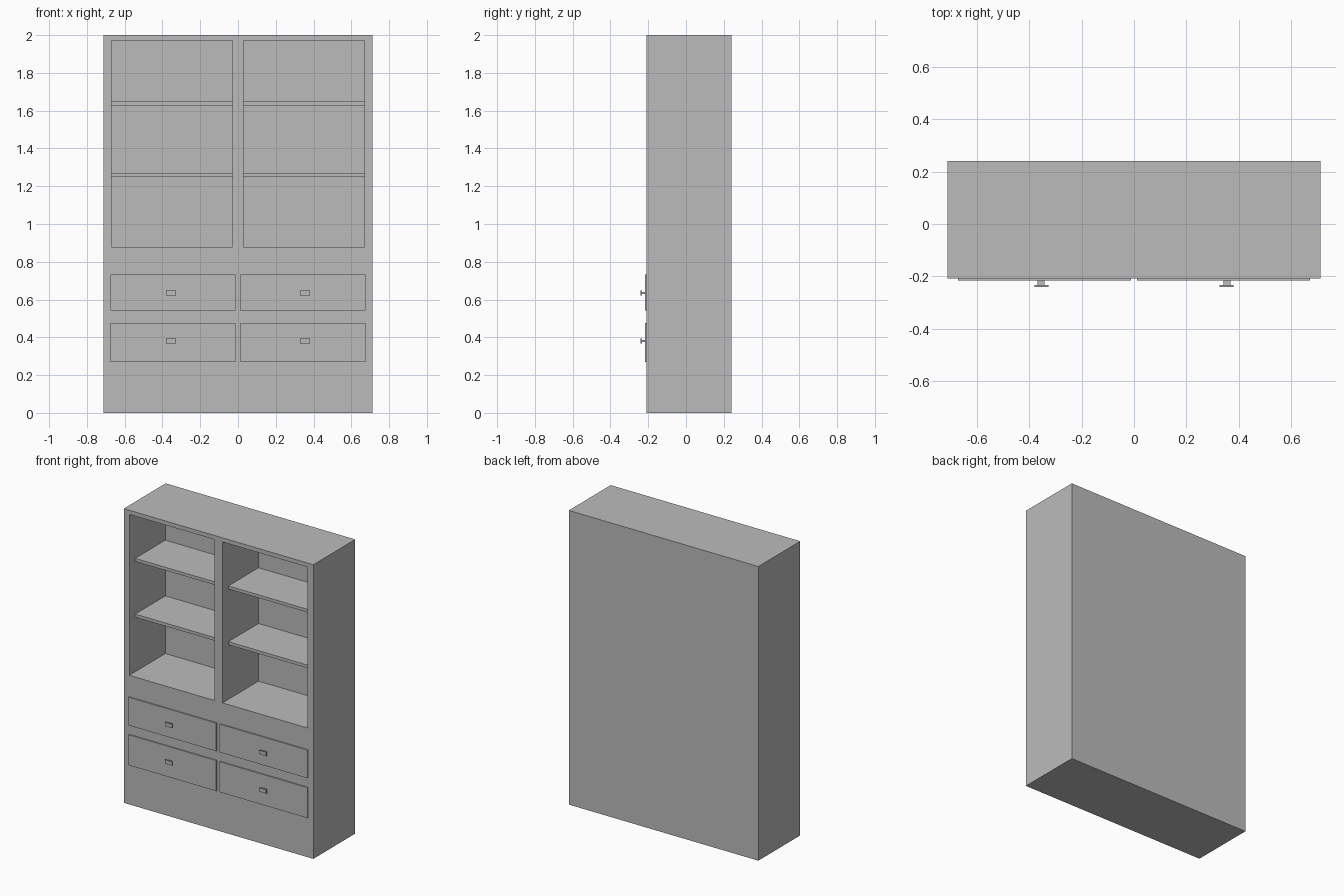
import bpy

default_cube = bpy.data.objects.get("Cube")
if default_cube:
    bpy.data.objects.remove(default_cube, do_unlink=True)

# One plain finish for the whole cabinet
GREY = (0.5, 0.5, 0.5, 1.0)
finish = bpy.data.materials.new("plain_grey")
finish.use_nodes = True
finish.diffuse_color = GREY
finish.node_tree.nodes["Principled BSDF"].inputs["Base Color"].default_value = GREY


def box(name, x, y, z):
    """Box spanning the given (low, high) range on each axis."""
    spans = (x, y, z)
    bpy.ops.mesh.primitive_cube_add(size=1, location=[(a + b) / 2 for a, b in spans])
    obj = bpy.context.object
    obj.name = obj.data.name = name
    obj.scale = [b - a for a, b in spans]
    bpy.ops.object.transform_apply(location=False, rotation=False, scale=True)
    obj.data.materials.append(finish)
    return obj


def side_span(side, inner, outer):
    return tuple(sorted((side * inner, side * outer)))


HALF_WIDTH = 0.713
FRONT, BACK = -0.209, 0.241
BAY_INNER, BAY_OUTER, BAY_BACK = 0.03, 0.671, 0.178
DRAWER_FACE = -0.217
SIDES = {"left": 1, "right": -1}

# Solid carcass with the two open bays cut into its front
carcass = box("carcass", (-HALF_WIDTH, HALF_WIDTH), (FRONT, BACK), (0, 2))
for label, side in SIDES.items():
    cutter = box(f"{label}_bay_cutter", side_span(side, BAY_INNER, BAY_OUTER),
                 (FRONT - 0.1, BAY_BACK), (0.878, 1.972))
    cutter.hide_render = True
    cut = carcass.modifiers.new(f"{label}_bay", "BOOLEAN")
    cut.operation = "DIFFERENCE"
    cut.solver = "EXACT"
    cut.object = cutter
    bpy.context.view_layer.objects.active = carcass
    bpy.ops.object.modifier_apply(modifier=cut.name)
    bpy.data.objects.remove(cutter, do_unlink=True)

for label, side in SIDES.items():
    # Shelves, set back from the front
    for level, top in (("lower", 1.27), ("upper", 1.649)):
        box(f"{label}_{level}_shelf", side_span(side, BAY_INNER, BAY_OUTER),
            (FRONT + 0.063, BAY_BACK), (top - 0.021, top))

    # Drawer fronts, each with a stemmed pull
    for level, span, pull_z in (("lower", (0.27, 0.477), 0.38),
                                ("upper", (0.541, 0.732), 0.635)):
        name = f"{label}_{level}_drawer"
        box(f"{name}_front", side_span(side, 0.012, 0.674),
            (DRAWER_FACE, FRONT), span)
        box(f"{name}_pull_stem", side_span(side, 0.342, 0.369),
            (-0.234, DRAWER_FACE), (pull_z - 0.006, pull_z + 0.006))
        box(f"{name}_pull", side_span(side, 0.328, 0.381),
            (-0.241, -0.233), (pull_z - 0.013, pull_z + 0.013))
